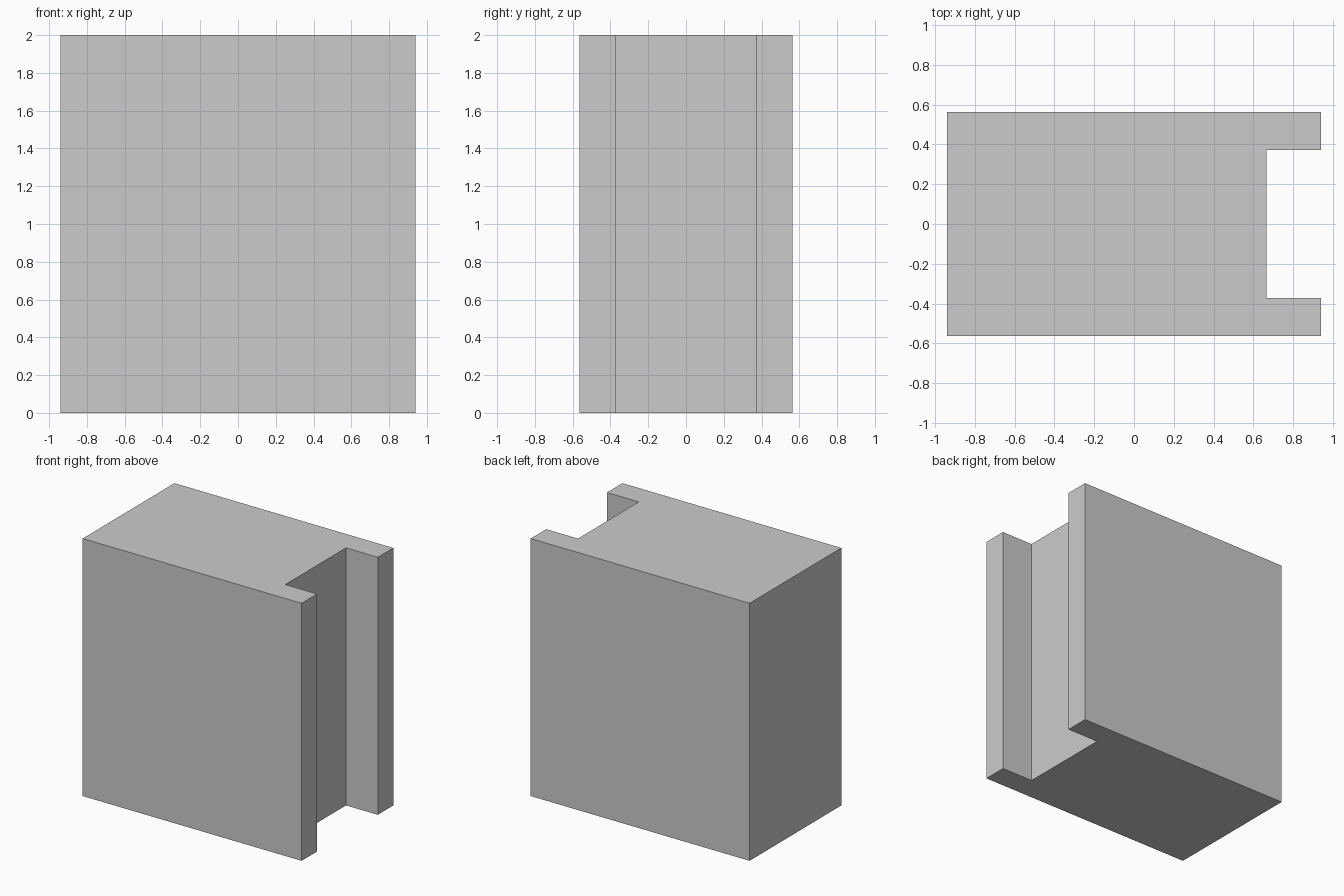
import bpy
import bmesh

if "Cube" in bpy.data.objects:
    bpy.data.objects.remove(bpy.data.objects["Cube"])

HALF_X, HALF_Y, HEIGHT = 0.94, 0.5625, 2.0
SLOT_X, SLOT_Y = 0.667, 0.373

# Slotted block: C-shaped outline with a full-height channel on the +x side
half = [(-HALF_X, HALF_Y), (HALF_X, HALF_Y), (HALF_X, SLOT_Y), (SLOT_X, SLOT_Y)]
outline = half + [(x, -y) for x, y in reversed(half)]

bm = bmesh.new()
base = bm.faces.new([bm.verts.new((x, y, 0)) for x, y in outline])
extruded = bmesh.ops.extrude_face_region(bm, geom=[base], use_keep_orig=True)["geom"]
top_verts = [g for g in extruded if isinstance(g, bmesh.types.BMVert)]
bmesh.ops.translate(bm, verts=top_verts, vec=(0, 0, HEIGHT))
bmesh.ops.recalc_face_normals(bm, faces=bm.faces[:])

mesh = bpy.data.meshes.new("slotted_block")
bm.to_mesh(mesh)
bm.free()
block = bpy.data.objects.new("slotted_block", mesh)
bpy.context.collection.objects.link(block)
